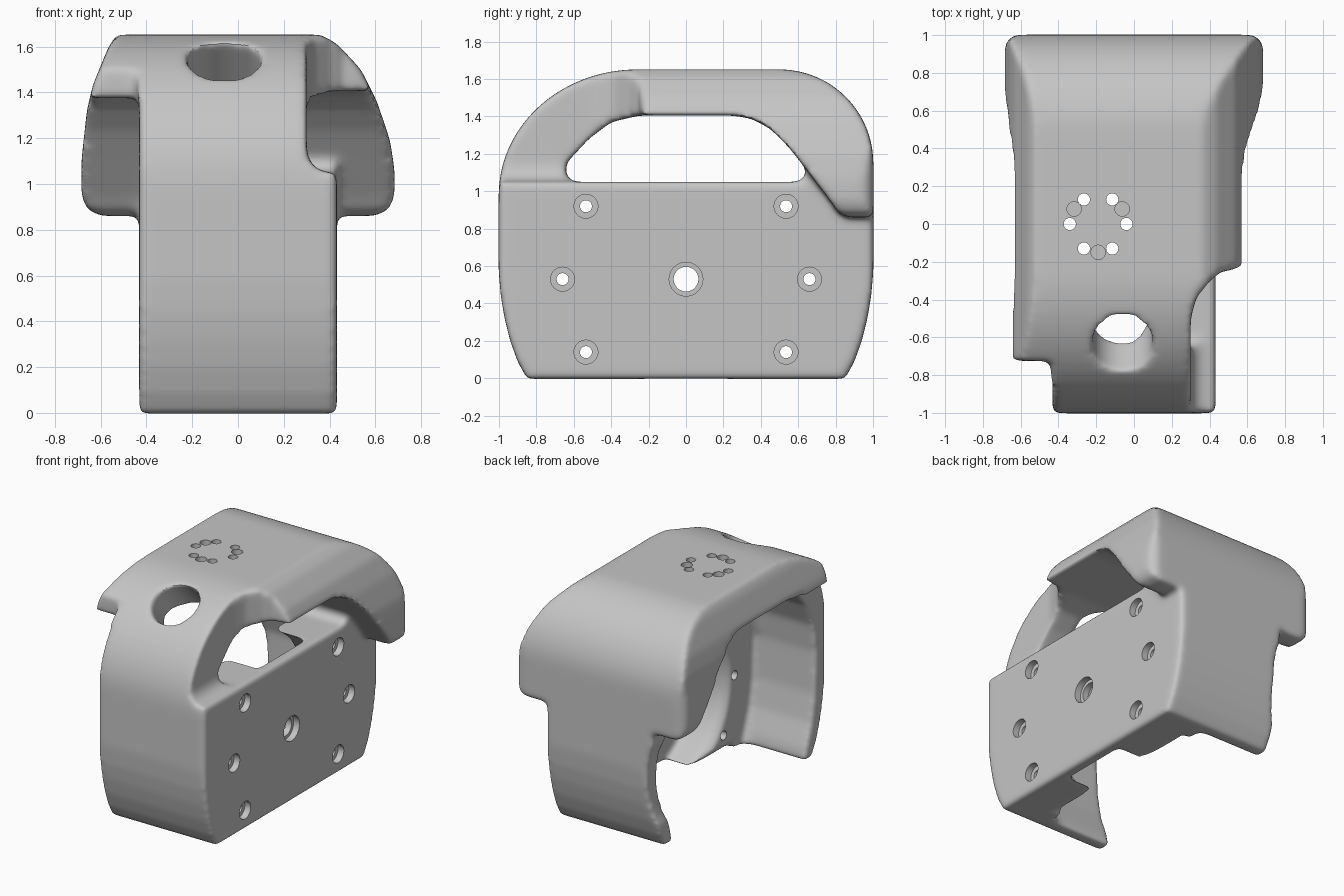
import bpy, bmesh, math
from mathutils import Matrix, Vector

if "Cube" in bpy.data.objects:
    bpy.data.objects.remove(bpy.data.objects["Cube"])

grey = bpy.data.materials.new("plain_grey")
grey.use_nodes = True
grey.diffuse_color = (0.56, 0.56, 0.56, 1)
grey.node_tree.nodes["Principled BSDF"].inputs["Base Color"].default_value = (0.56, 0.56, 0.56, 1)


def link(bm, name):
    mesh = bpy.data.meshes.new(name)
    bmesh.ops.recalc_face_normals(bm, faces=bm.faces[:])
    bm.to_mesh(mesh)
    bm.free()
    obj = bpy.data.objects.new(name, mesh)
    bpy.context.scene.collection.objects.link(obj)
    return obj


def prism(name, points, axis, lo, hi, rounding=0):
    """Extrude a 2D outline along an axis; optionally round the end caps."""
    place = {"x": lambda p, d: (d, p[0], p[1]),
             "y": lambda p, d: (p[0], d, p[1]),
             "z": lambda p, d: (p[0], p[1], d)}[axis]
    bm = bmesh.new()
    base = [bm.verts.new(place(p, lo)) for p in points]
    top = [bm.verts.new(place(p, hi)) for p in points]
    caps = [bm.faces.new(base), bm.faces.new(top)]
    n = len(points)
    for i in range(n):
        j = (i + 1) % n
        bm.faces.new((base[i], base[j], top[j], top[i]))
    if rounding:
        edges = [e for f in caps for e in f.edges]
        bmesh.ops.bevel(bm, geom=edges, offset=rounding, segments=5,
                        profile=0.5, affect="EDGES")
    return link(bm, name)


def arc(cy, cz, ry, rz, start, end, steps=16):
    angles = [math.radians(start + (end - start) * i / steps) for i in range(steps + 1)]
    return [(cy + ry * math.cos(a), cz + rz * math.sin(a)) for a in angles]


def drills(name, specs):
    """Round cutters given as (start, end, radius at start, radius at end)."""
    bm = bmesh.new()
    for start, end, r1, r2 in specs:
        a, b = Vector(start), Vector(end)
        turn = (b - a).to_track_quat("Z", "Y").to_matrix().to_4x4()
        bmesh.ops.create_cone(bm, cap_ends=True, segments=48, radius1=r1,
                              radius2=r2, depth=(b - a).length,
                              matrix=Matrix.Translation((a + b) / 2) @ turn)
    return link(bm, name)


helpers = []


def boolean(obj, cutter, operation="DIFFERENCE"):
    mod = obj.modifiers.new(cutter.name, "BOOLEAN")
    mod.object, mod.operation, mod.solver = cutter, operation, "EXACT"
    cutter.hide_render = True
    helpers.append(cutter)


# Side outline of the whole shell, extruded across its width
flank = [(0.85, -0.003), (0.9, 0.09), (0.94, 0.2), (0.97, 0.32), (0.99, 0.44), (1.002, 0.58)]
outline = (flank + arc(0.5, 1.15, 0.502, 0.502, 0, 90)
           + arc(-0.26, 0.98, 0.742, 0.672, 90, 180)
           + [(-y, z) for y, z in reversed(flank)])
shell = prism("handle_shell", outline, "x", -0.8, 0.8)

# Front silhouette: narrow body with wide rear wings and sloped hood
boolean(shell, prism("front_silhouette", [
    (-0.432, -0.2), (0.432, -0.2), (0.432, 0.86), (0.6, 0.86), (0.66, 0.89), (0.684, 0.95),
    (0.684, 1.06), (0.664, 1.19), (0.607, 1.36), (0.537, 1.5), (0.435, 1.61), (0.28, 1.7),
    (-0.5, 1.7), (-0.565, 1.6), (-0.635, 1.43), (-0.66, 1.32), (-0.684, 1.1),
    (-0.684, 0.95), (-0.66, 0.89), (-0.6, 0.86), (-0.432, 0.86)], "y", -1.3, 1.3), "INTERSECT")

# Plan outline: rounded rear corners, hood set back on either side
boolean(shell, prism("plan_outline", [
    (-0.44, -1.2), (0.44, -1.2), (0.44, -0.25), (0.9, -0.25)]
    + arc(0.59, 0.91, 0.1, 0.1, 0, 90, 5) + arc(-0.59, 0.91, 0.1, 0.1, 90, 180, 5)
    + [(-0.9, -0.725), (-0.44, -0.725)], "z", -0.5, 2), "INTERSECT")

# Underside of the hood, shared by every opening beneath it
rear_curve = [(0.25, 1.405), (0.35, 1.388), (0.45, 1.335), (0.55, 1.235), (0.64, 1.12)]

# Space under the hood on both flanks
wing_edge = rear_curve + [(0.77, 0.95), (0.81, 0.89), (0.86, 0.86), (0.92, 0.85),
                          (1.3, 0.85), (1.3, -0.2)]
for side, lo, hi, lip in (("right", -1, -0.432, 1.375), ("left", 0.432, 1, 1.405)):
    boolean(shell, prism(side + "_flank_space", [
        (-1.3, -0.2), (-1.3, lip), (-0.3, lip)] + wing_edge, "x", lo, hi))

# Shallow scoop in the free edge of the rear wall
boolean(shell, prism("rear_edge_scoop", arc(-0.46, 0.47, 0.08, 0.32, -90, 90)
                     + [(-0.6, 0.79), (-0.6, 0.15)], "y", 0.4, 1.2))

# Finger notch beside the front post
boolean(shell, prism("front_notch", [
    (0.3, -1.4), (0.3, -0.5), (0.33, -0.39), (0.41, -0.29), (0.52, -0.24),
    (1.2, -0.22), (1.2, -1.4)], "z", 1.05, 2.5, 0.1))

# Hollow interior, open below and on one flank
boolean(shell, prism("cavity", [
    (-0.7, -0.3), (0.7, -0.3), (0.77, 0.08), (0.83, 0.25), (0.865, 0.45), (0.86, 0.7),
    (0.78, 0.93)] + rear_curve[::-1] + [
    (-0.25, 1.405), (-0.48, 1.375), (-0.64, 1.29), (-0.77, 1.13), (-0.85, 0.95),
    (-0.875, 0.75), (-0.865, 0.45), (-0.83, 0.25), (-0.77, 0.08)], "x", -1.5, 0.07, 0.1))

# Round recess with a flared rim that thins the middle of the plate
boolean(shell, drills("plate_recess", [((-0.2, 0, 0.53), (0.34, 0, 0.53), 0.585, 0.585)]))
boolean(shell, drills("recess_rim", [((0.03, 0, 0.53), (0.13, 0, 0.53), 0.645, 0.583)]))

# Rounded lower edge of the screw pads
boolean(shell, prism("pad_lower_edge", [
    (-0.05, -0.1), (0.2, -0.1), (0.17, -0.01), (0.11, 0.025), (0.05, 0.09),
    (-0.05, 0.09)], "y", -0.66, 0.66))

# Grip window
boolean(shell, prism("grip_window", [
    (-0.6, 1.05), (0.6, 1.05), (0.645, 1.085)] + rear_curve[::-1] + [
    (-0.25, 1.405), (-0.4, 1.37), (-0.52, 1.28), (-0.64, 1.15),
    (-0.645, 1.085)], "x", -0.04, 1))

# Slanted thumb hole in the front of the hood
boolean(shell, drills("thumb_hole", [((-0.06, -0.98, 1.885), (-0.06, -0.25, 1.155),
                                      0.16, 0.16)]))

# Soften every edge
remesh = shell.modifiers.new("Remesh", "REMESH")
remesh.mode, remesh.voxel_size = "VOXEL", 0.015
soften = shell.modifiers.new("Soften", "SMOOTH")
soften.factor, soften.iterations = 0.5, 22

# Screw holes with counterbores in the side plate
screws = [(s * y, z) for s in (-1, 1) for y, z in ((0.535, 0.92), (0.535, 0.14), (0.66, 0.53))]
for name, depth, screw_r, centre_r in (("screw_holes", -0.1, 0.032, 0.066),
                                       ("counterbores", 0.385, 0.064, 0.09)):
    holes = [(y, z, screw_r) for y, z in screws] + [(0, 0.53, centre_r)]
    boolean(shell, drills(name, [((depth, y, z), (0.7, y, z), r, r) for y, z, r in holes]))

# Ring of holes in the top: six through, three blind
ring = []
for angle, size, depth in ([(a, 0.032, 1.2) for a in range(0, 360, 60)]
                           + [(a, 0.038, 1.61) for a in (32, 148, 270)]):
    x = -0.19 + 0.15 * math.cos(math.radians(angle))
    y = 0.15 * math.sin(math.radians(angle))
    ring.append(((x, y, 1.8), (x, y, depth), size, size))
boolean(shell, drills("top_hole_ring", ring))

# Bake the modifiers, drop the cutters
bpy.context.view_layer.update()
graph = bpy.context.evaluated_depsgraph_get()
baked = bpy.data.meshes.new_from_object(shell.evaluated_get(graph))
shell.modifiers.clear()
shell.data = baked
for cutter in helpers:
    bpy.data.objects.remove(cutter)
baked.materials.clear()
baked.materials.append(grey)

bpy.ops.object.select_all(action="DESELECT")
shell.select_set(True)
bpy.context.view_layer.objects.active = shell
bpy.ops.object.shade_smooth_by_angle(angle=math.radians(35))
